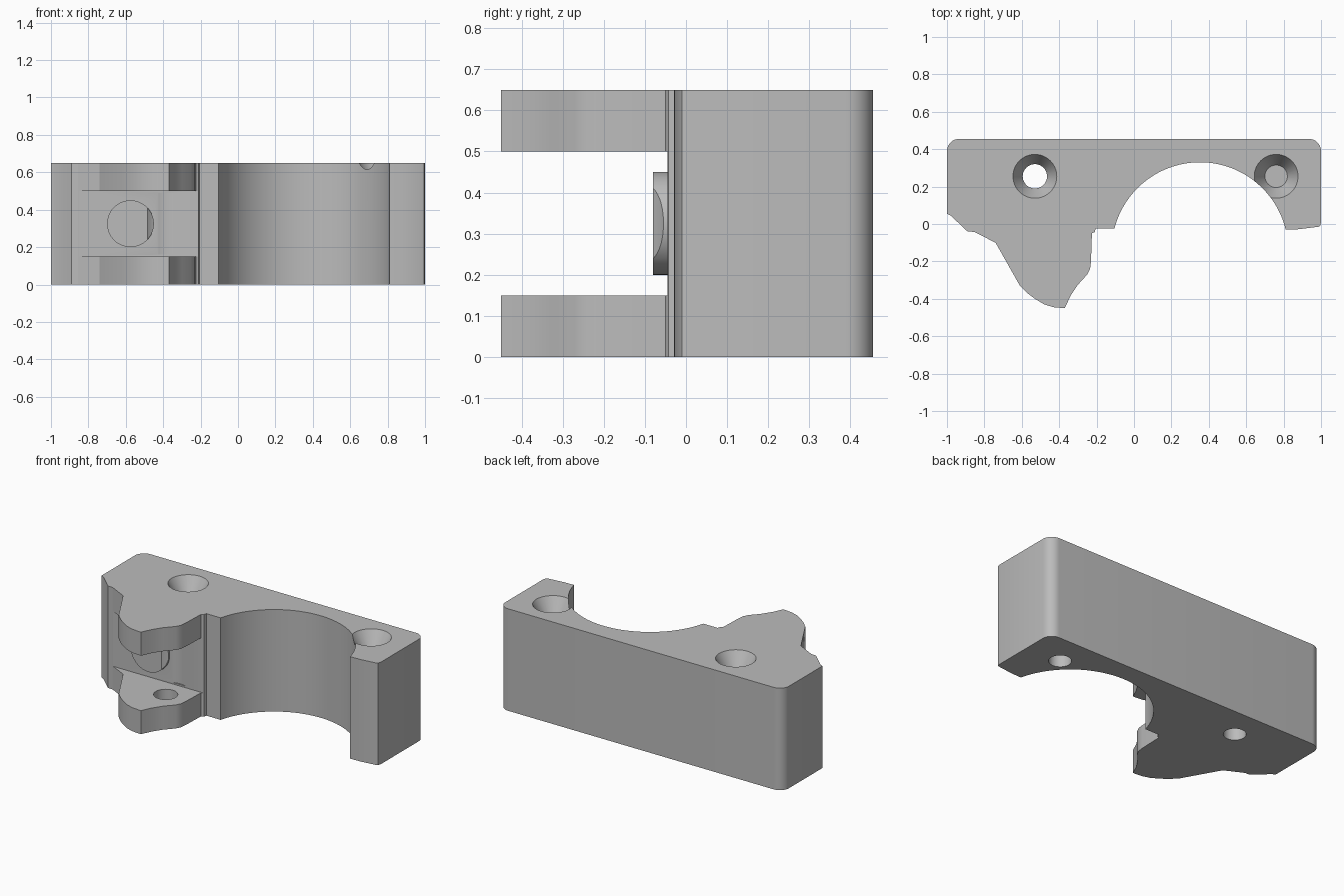
import bpy, bmesh
from math import atan2, cos, sin, pi, radians
from mathutils import Matrix, Vector

cube = bpy.data.objects.get("Cube")
if cube:
    bpy.data.objects.remove(cube, do_unlink=True)

HEIGHT = 0.65
SLOT_Y = -0.045          # back wall of the slot
SLOT_LOW, SLOT_HIGH = 0.15, 0.5
PIN = (-0.38, -0.185)    # hinge pin axis

grey = bpy.data.materials.new("plain grey")
grey.use_nodes = True
grey.diffuse_color = (0.5, 0.5, 0.5, 1)
grey.node_tree.nodes["Principled BSDF"].inputs["Base Color"].default_value = (0.5, 0.5, 0.5, 1)


def make_object(name, bm):
    bmesh.ops.recalc_face_normals(bm, faces=bm.faces)
    mesh = bpy.data.meshes.new(name)
    bm.to_mesh(mesh)
    bm.free()
    mesh.materials.append(grey)
    obj = bpy.data.objects.new(name, mesh)
    bpy.context.collection.objects.link(obj)
    return obj


def arc(cx, cy, r, start, end, steps):
    return [(cx + r * cos(start + (end - start) * i / steps),
             cy + r * sin(start + (end - start) * i / steps)) for i in range(steps + 1)]


def extrude(name, outline, height):
    bm = bmesh.new()
    face = bm.faces.new([bm.verts.new((x, y, 0)) for x, y in outline])
    result = bmesh.ops.extrude_face_region(bm, geom=[face])
    verts = [v for v in result["geom"] if isinstance(v, bmesh.types.BMVert)]
    bmesh.ops.translate(bm, verts=verts, vec=(0, 0, height))
    return make_object(name, bm)


def cone(name, x, y, low, high, r_low, r_high):
    bm = bmesh.new()
    bmesh.ops.create_cone(bm, cap_ends=True, segments=64, radius1=r_low, radius2=r_high,
                          depth=high - low, matrix=Matrix.Translation((x, y, (low + high) / 2)))
    return make_object(name, bm)


def box(name, low, high):
    low, high = Vector(low), Vector(high)
    bm = bmesh.new()
    bmesh.ops.create_cube(bm, size=1, matrix=Matrix.Translation((low + high) / 2)
                          @ Matrix.Diagonal((*(high - low), 1)))
    return make_object(name, bm)


def combine(target, tool, operation="DIFFERENCE"):
    """Apply a boolean and remove the tool."""
    mod = target.modifiers.new(operation, "BOOLEAN")
    mod.object, mod.operation, mod.solver = tool, operation, "EXACT"
    bpy.context.view_layer.objects.active = target
    bpy.ops.object.modifier_apply(modifier=mod.name)
    bpy.data.objects.remove(tool, do_unlink=True)


# Plan outline: hinge lug, large saddle arc, right foot, rounded back corners
lug = [(-1, 0.055), (-0.98, 0.045), (-0.89, -0.04), (-0.855, -0.042), (-0.74, -0.1),
       (-0.61, -0.33), (-0.57, -0.37), (-0.53, -0.4), (-0.48, -0.43), (-0.43, -0.445),
       (-0.37, -0.45), (-0.34, -0.385), (-0.3, -0.325), (-0.25, -0.27), (-0.235, -0.24),
       (-0.23, -0.2), (-0.225, -0.05), (-0.21, -0.043), (-0.205, -0.025)]
cx, cy, r = 0.3525, -0.142, 0.472
saddle = arc(cx, cy, r, atan2(0.117, -0.4575), atan2(0.112, 0.4575), 64)
foot = [(0.88, -0.028), (0.985, -0.015), (0.995, -0.01), (1, 0.01)]
corners = arc(0.935, 0.39, 0.065, 0, pi / 2, 10) + arc(-0.935, 0.39, 0.065, pi / 2, pi, 10)
body = extrude("clamp_body", lug + saddle + foot + corners, HEIGHT)

# Slot between the two hinge arms
combine(body, box("slot_cutter", (-0.95, -0.6, SLOT_LOW), (-0.1, SLOT_Y, SLOT_HIGH)))

# Round boss on the slot wall
boss = cone("boss", 0, 0, -0.03, 0.08, 0.125, 0.125)
boss.data.transform(Matrix.Translation((-0.575, 0, 0.325)) @ Matrix.Rotation(pi / 2, 4, "X"))
combine(body, boss, "UNION")

# Clearance around the hinge, and blind pin holes in both arms
combine(body, cone("clearance_cutter", *PIN, 0.16, 0.49, 0.148, 0.148))
combine(body, cone("pin_cutter", *PIN, 0.06, 0.59, 0.07, 0.07))

# Countersunk screw holes
for x in (-0.53, 0.76):
    combine(body, cone("screw_cutter", x, 0.255, -0.1, HEIGHT + 0.1, 0.065, 0.065))
    combine(body, cone("sink_cutter", x, 0.255, HEIGHT - 0.1, HEIGHT + 0.02, 0.06, 0.1285))

# Smooth the curved walls, keep the edges crisp
bpy.ops.object.select_all(action="DESELECT")
body.select_set(True)
bpy.context.view_layer.objects.active = body
bpy.ops.object.shade_smooth_by_angle(angle=radians(20))
